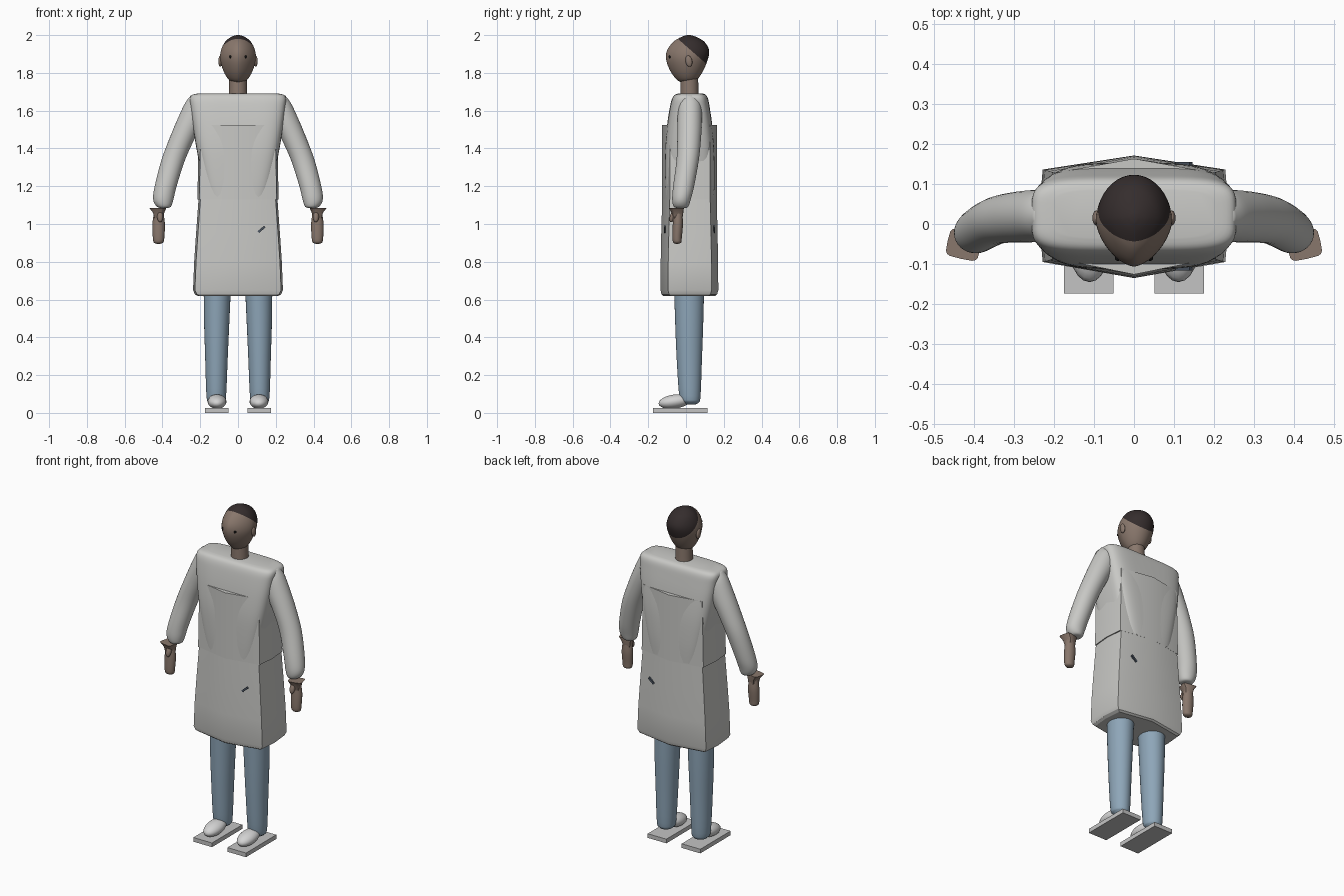
import bpy, bmesh
from math import sin, cos, pi, radians
from mathutils import Vector, Matrix

if "Cube" in bpy.data.objects:
    bpy.data.objects.remove(bpy.data.objects["Cube"])


def material(name, rgb):
    m = bpy.data.materials.new(name)
    m.use_nodes = True
    m.diffuse_color = (*rgb, 1)
    m.node_tree.nodes["Principled BSDF"].inputs["Base Color"].default_value = (*rgb, 1)
    return m


COAT = material("coat grey", (0.58, 0.58, 0.56))
DENIM = material("trouser blue", (0.27, 0.38, 0.48))
SKIN = material("skin brown", (0.25, 0.185, 0.15))
HAIR = material("hair dark", (0.035, 0.026, 0.026))
SHOE = material("shoe white", (0.65, 0.65, 0.65))
SOLE = material("sole grey", (0.55, 0.55, 0.55))
EYE = material("eye black", (0.006, 0.006, 0.006))
PEN = material("pocket slate", (0.07, 0.09, 0.12))


def finish(name, bm, mats, angle=40):
    bmesh.ops.recalc_face_normals(bm, faces=bm.faces)
    me = bpy.data.meshes.new(name)
    bm.to_mesh(me)
    bm.free()
    ob = bpy.data.objects.new(name, me)
    bpy.context.collection.objects.link(ob)
    for m in mats:
        me.materials.append(m)
    if angle:
        bpy.ops.object.select_all(action="DESELECT")
        ob.select_set(True)
        bpy.context.view_layer.objects.active = ob
        bpy.ops.object.shade_smooth_by_angle(angle=radians(angle))
    return ob


def smooth_rings(rings, steps):
    """Catmull-Rom interpolation between the given rings."""
    out = []
    for i in range(len(rings) - 1):
        a, b, c, d = (rings[max(0, min(len(rings) - 1, i + k))] for k in (-1, 0, 1, 2))
        for s in range(steps):
            t = s / steps
            out.append([(2*q + (r - p)*t + (2*p - 5*q + 4*r - w)*t*t
                         + (3*q - p - 3*r + w)*t**3) / 2 for p, q, r, w in zip(a, b, c, d)])
    return out + [rings[-1]]


def loft(rings, side=1, n=32, power=2.0, front=None, steps=4):
    """Rings of (z, x0, x1, y0, y1), each filled with a superellipse."""
    bm = bmesh.new()
    loops = []
    for z, x0, x1, y0, y1 in smooth_rings(rings, steps):
        loop = []
        for i in range(n):
            a = 2 * pi * i / n
            c, s = cos(a), sin(a)
            e = 2 / (front if front and s < 0 else power)
            u = abs(c)**e * (1 if c > 0 else -1)
            v = abs(s)**e * (1 if s > 0 else -1)
            loop.append(bm.verts.new((side * ((x0 + x1)/2 + u*(x1 - x0)/2),
                                      (y0 + y1)/2 + v*(y1 - y0)/2, z)))
        loops.append(loop)
    skin(bm, loops)
    return bm


def skin(bm, loops):
    for a, b in zip(loops, loops[1:]):
        for i in range(len(a)):
            j = (i + 1) % len(a)
            bm.faces.new((a[i], a[j], b[j], b[i]))
    bm.faces.new(loops[0])
    bm.faces.new(loops[-1])


def ridged(name, levels):
    """Panel with a centre ridge at front and back: (z, half width, front, back)."""
    bm = bmesh.new()
    loops = []
    for z, w, f, b in levels:
        pts = [(0, f), (w - .01, f + .04), (w, .02), (w - .01, b - .035),
               (0, b), (.01 - w, b - .035), (-w, .02), (.01 - w, f + .04)]
        loops.append([bm.verts.new((x, y, z)) for x, y in pts])
    skin(bm, loops)
    return finish(name, bm, [COAT], 30)


def ball(name, centre, size, mat, tilt=0):
    bm = bmesh.new()
    bmesh.ops.create_uvsphere(bm, u_segments=20, v_segments=12, radius=1)
    bmesh.ops.transform(bm, verts=bm.verts, matrix=Matrix.Translation(centre)
                        @ Matrix.Rotation(tilt, 4, "X") @ Matrix.Diagonal((*size, 1)))
    return finish(name, bm, [mat], 60)


def box(name, centre, size, mat, turn=0):
    bm = bmesh.new()
    bmesh.ops.create_cube(bm, size=1)
    bmesh.ops.transform(bm, verts=bm.verts, matrix=Matrix.Translation(centre)
                        @ Matrix.Rotation(turn, 4, "Y") @ Matrix.Diagonal((*size, 1)))
    return finish(name, bm, [mat], 0)


# Head, with the hair cap cut along a slanted plane
bm = loft([(1.75, -.02, .02, -.025, .03), (1.765, -.05, .05, -.05, .06),
           (1.81, -.077, .077, -.083, .09), (1.87, -.094, .094, -.105, .115),
           (1.92, -.09, .09, -.1, .122), (1.965, -.068, .068, -.066, .097),
           (1.99, -.037, .037, -.025, .055), (2.0, -.008, .008, .005, .025)],
          n=40, front=1.6)
point, normal = Vector((0, -.045, 1.982)), Vector((0, .145, .165))
bmesh.ops.bisect_plane(bm, geom=bm.verts[:] + bm.edges[:] + bm.faces[:],
                       plane_co=point, plane_no=normal)
for f in bm.faces:
    f.material_index = int((f.calc_center_median() - point).dot(normal) > 0)
finish("head", bm, [SKIN, HAIR], 60)
finish("neck", loft([(1.66, -.05, .05, -.03, .068), (1.7, -.048, .048, -.03, .066),
                     (1.79, -.046, .046, -.028, .064)]), [SKIN])

# Coat: rounded shoulders over a ridged panel, and a flared skirt
finish("coat_shoulders", loft([
    (1.135, -.165, .165, -.109, .15), (1.25, -.19, .19, -.112, .153),
    (1.4, -.22, .22, -.111, .15), (1.525, -.24, .24, -.1, .139),
    (1.62, -.252, .252, -.085, .125), (1.665, -.255, .255, -.073, .116),
    (1.685, -.24, .24, -.058, .103), (1.692, -.2, .2, -.035, .085)],
    n=48, power=4.5), [COAT], 50)
ridged("coat_panel", [(1.13, .215, -.126, .163), (1.525, .207, -.126, .163)])
ridged("coat_skirt", [(.62, .215, -.122, .155), (.628, .228, -.13, .165),
                      (.65, .238, -.135, .171), (.8, .232, -.134, .17),
                      (.95, .222, -.131, .167), (1.13, .209, -.126, .163)])

# Small pen slivers showing through the coat, front and back
for name, y in (("front_pen", -.112), ("back_pen", .15)):
    box(name, (.125, y, .972), (.045, .009, .012), PEN, -.7)

for side, tag in ((1, "left"), (-1, "right")):
    # Face
    ball(tag + "_eye", (side * .04, -.086, 1.885), (.008, .006, .008), EYE)
    ball(tag + "_ear", (side * .094, .015, 1.862), (.01, .018, .03), SKIN, .2)

    # Sleeve
    finish(tag + "_sleeve", loft([
        (1.085, .375, .405, -.045, -.005), (1.092, .355, .43, -.065, .012),
        (1.13, .342, .449, -.073, .025), (1.2, .325, .441, -.068, .043),
        (1.34, .28, .405, -.05, .068), (1.46, .225, .36, -.046, .08),
        (1.56, .17, .318, -.045, .085), (1.64, .15, .28, -.038, .08),
        (1.68, .15, .25, -.02, .06)], side), [COAT], 60)

    # Hand with thumb and flared cuff
    finish(tag + "_hand", loft([
        (.895, .412, .43, -.055, -.04), (.903, .395, .446, -.068, -.025),
        (.93, .39, .451, -.072, -.022), (1.0, .387, .453, -.07, -.016),
        (1.06, .395, .445, -.066, -.02)], side, n=20), [SKIN], 60)
    ball(tag + "_thumb", (side * .412, -.071, 1.04), (.016, .014, .032), SKIN, -.3)
    cuff = loft([(1.03, .397, .442, -.068, -.02), (1.06, .394, .448, -.074, -.016),
                 (1.085, .382, .466, -.088, -.016)], side, n=16, power=5, steps=1)
    bmesh.ops.rotate(cuff, verts=cuff.verts, cent=(side * .423, -.05, 1.05),
                     matrix=Matrix.Rotation(side * .22, 3, "Z"))
    finish(tag + "_cuff", cuff, [SKIN], 30)

    # Trouser leg
    finish(tag + "_leg", loft([
        (.045, .09, .14, .0, .05), (.055, .072, .156, -.02, .068),
        (.09, .063, .167, -.036, .077), (.3, .054, .174, -.05, .085),
        (.5, .045, .18, -.058, .092), (.72, .035, .182, -.065, .097)], side),
        [DENIM], 60)

    # Shoe on its flat sole
    ball(tag + "_shoe", (side * .111, -.06, .06), (.05, .086, .037), SHOE, .14)
    box(tag + "_sole", (side * .113, -.03, .0125), (.124, .288, .025), SOLE)
